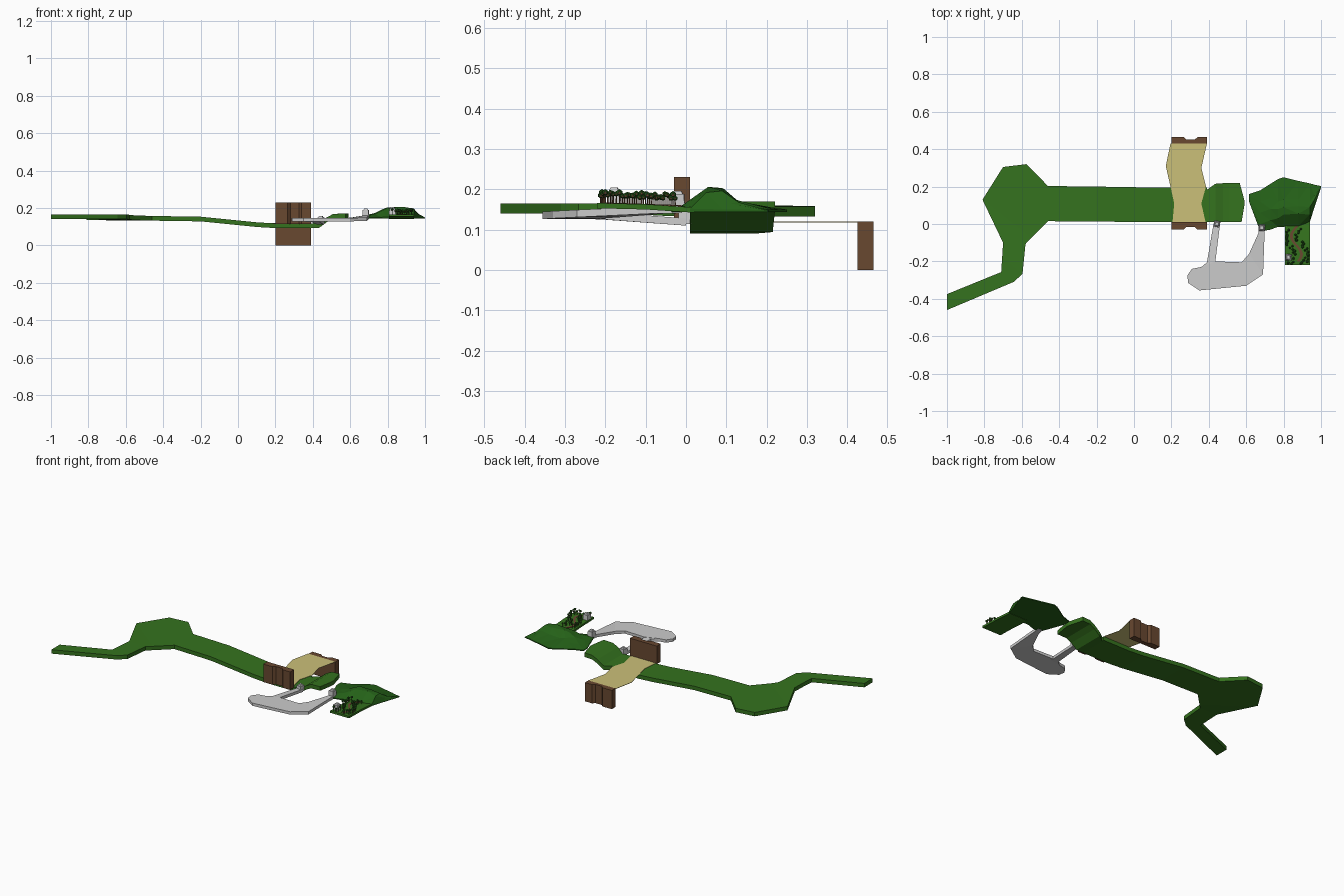
import bpy, bmesh, math, random
from mathutils import Matrix, Vector

if "Cube" in bpy.data.objects:
    bpy.data.objects.remove(bpy.data.objects["Cube"])

random.seed(4)


def material(name, rgb):
    m = bpy.data.materials.new(name)
    m.diffuse_color = (*rgb, 1)
    m.use_nodes = True
    m.node_tree.nodes["Principled BSDF"].inputs["Base Color"].default_value = m.diffuse_color
    return m


GRASS = material("grass", (0.035, 0.17, 0.013))
DARK = material("dark_grass", (0.018, 0.12, 0.009))
LEAF = material("leaf", (0.02, 0.11, 0.012))
BROWN = material("earth", (0.14, 0.065, 0.03))
SAND = material("sand", (0.6, 0.53, 0.19))


def finish(name, bm, *mats):
    bmesh.ops.recalc_face_normals(bm, faces=bm.faces)
    me = bpy.data.meshes.new(name)
    bm.to_mesh(me)
    bm.free()
    for m in mats:
        me.materials.append(m)
    ob = bpy.data.objects.new(name, me)
    bpy.context.collection.objects.link(ob)
    return ob


def strip(name, sections, thick, mat=None):
    """Ribbon slab: each section is left x, y, right x, y, top z."""
    bm = bmesh.new()
    rings = []
    for ax, ay, bx, by, z in sections:
        rings.append([bm.verts.new(p) for p in
                      ((ax, ay, z), (bx, by, z), (bx, by, z - thick), (ax, ay, z - thick))])
    for a, b in zip(rings, rings[1:]):
        for i in range(4):
            j = (i + 1) % 4
            bm.faces.new((a[i], a[j], b[j], b[i]))
    bm.faces.new(rings[0])
    bm.faces.new(rings[-1])
    return finish(name, bm, *([mat] if mat else []))


def prism(name, outline, z0, z1, mat):
    bm = bmesh.new()
    f = bm.faces.new([bm.verts.new((x, y, z0)) for x, y in outline])
    up = bmesh.ops.extrude_face_region(bm, geom=[f])["geom"]
    bmesh.ops.translate(bm, vec=(0, 0, z1 - z0), verts=[v for v in up if isinstance(v, bmesh.types.BMVert)])
    return finish(name, bm, mat)


# Long fairway with its bent tail and raised end
strip("fairway", [
    (-1, -.375, -1, -.46, .165), (-.71, -.257, -.644, -.31, .165),
    (-.705, -.18, -.596, -.267, .165), (-.70, -.10, -.58, -.107, .163),
    (-.81, .13, -.55, -.075, .16), (-.70, .305, -.52, -.045, .159),
    (-.575, .32, -.49, -.015, .158), (-.46, .203, -.46, .015, .157),
    (-.2, .2, -.2, .013, .153), (.1, .195, .1, .01, .123),
    (.2, .195, .2, .01, .117), (.39, .195, .39, .01, .117)], .025, GRASS)
strip("raised_green", [
    (.385, .18, .385, .01, .117), (.435, .215, .435, .01, .12),
    (.475, .218, .475, .01, .15), (.51, .22, .51, .01, .168),
    (.565, .22, .575, .01, .17), (.592, .12, .59, .10, .17)], .026, GRASS)

# Sand bed crossing the fairway, between two grooved walls
strip("sand_bed", [
    (.195, .43, .39, .43, .12), (.17, .31, .36, .30, .12), (.195, .2, .385, .2, .12),
    (.215, .11, .36, .11, .12), (.205, .0, .385, .0, .12)], .002, SAND)
groove = [(.2, 0), (.39, 0), (.39, .04), (.34, .04), (.325, .026),
          (.28, .026), (.265, .04), (.2, .04)]
prism("lower_wall", [(x, y + .425) for x, y in groove], 0, .12, BROWN)
prism("upper_wall", [(x, .01 - y) for x, y in groove], .115, .23, BROWN)

# Grey walkway linking the two greens
strip("walkway", [
    (.425, .0, .46, .0, .128), (.39, -.205, .435, -.2, .143),
    (.36, -.23, .44, -.215, .144)], .018)
strip("walkway_landing", [
    (.285, -.275, .29, -.315, .145), (.31, -.24, .35, -.355, .145),
    (.36, -.23, .40, -.35, .145), (.435, -.2, .46, -.344, .145),
    (.575, -.205, .60, -.33, .146), (.615, -.16, .69, -.27, .149),
    (.665, -.05, .697, -.08, .158), (.672, -.01, .70, -.01, .159)], .018)


# Gate posts: tapered body with a smaller cap
def gate_post(name, x, y, z, turn):
    bm = bmesh.new()
    for r0, r1, h, up in ((.024, .022, .034, .017), (.017, .012, .008, .038)):
        bmesh.ops.create_cone(bm, cap_ends=True, segments=4, radius1=r0, radius2=r1, depth=h,
                              matrix=Matrix.Translation((0, 0, up)))
    bmesh.ops.rotate(bm, verts=bm.verts, matrix=Matrix.Rotation(turn, 3, 'Z'))
    finish(name, bm).location = (x, y, z)


gate_post("gate_post_near", .443, .0, .114, .6)
gate_post("gate_post_far", .683, -.02, .154, .75)
gate_post("gate_post_forest", .826, -.178, .162, .7)

# Faceted hill, lofted along x from cross sections
sections = [
    (.615, [(.12, .15), (.13, .15), (.14, .15), (.15, .15), (.16, .15)]),
    (.675, [(-.04, .15), (.0, .158), (.06, .16), (.12, .157), (.18, .15)]),
    (.73, [(-.03, .15), (.02, .166), (.08, .172), (.14, .162), (.215, .15)]),
    (.77, [(-.015, .15), (.03, .185), (.08, .192), (.12, .172), (.24, .15)]),
    (.80, [(-.015, .152), (.05, .198), (.09, .203), (.13, .166), (.25, .15)]),
    (.88, [(-.01, .16), (.055, .206), (.095, .2), (.13, .17), (.23, .15)]),
    (.94, [(.01, .152), (.05, .192), (.09, .196), (.12, .175), (.217, .15)]),
    (.965, [(.09, .15), (.11, .165), (.13, .168), (.15, .158), (.21, .15)]),
    (1.0, [(.195, .149), (.197, .149), (.199, .149), (.201, .149), (.203, .149)])]
bm = bmesh.new()
rings = []
for x, pts in sections:
    ring = [bm.verts.new((x, y, z)) for y, z in pts]
    ring += [bm.verts.new((x, pts[-1][0], .144)), bm.verts.new((x, pts[0][0], .144))]
    rings.append(ring)
for a, b in zip(rings, rings[1:]):
    for i in range(7):
        j = (i + 1) % 7
        bm.faces.new((a[i], a[j], b[j], b[i]))
bm.faces.new(rings[0])
bm.faces.new(rings[-1])
bmesh.ops.triangulate(bm, faces=bm.faces[:])
finish("hill", bm, DARK)

# Forest floor and winding dirt path
strip("forest_floor", [(.807, -.22, .94, -.22, .166), (.807, -.1, .94, -.1, .163),
                       (.807, .02, .94, .02, .155)], .013, GRASS)


def trail(y):
    return .868 + .028 * math.sin(y * 32 + .5)


def ground(y):
    return .166 - max(0, y + .22) * .035


ys = [-.2 + i * .021 for i in range(10)]
strip("dirt_path", [(trail(y) - .008, y, trail(y) + .008, y, ground(y) + .002) for y in ys],
      .003, BROWN)

# Trees on both sides of the path
bm = bmesh.new()
for i in range(46):
    y = -.212 + .185 * (i / 45) ** 1.25
    side = 1 if i % 2 else -1
    x = min(.93, max(.817, trail(y) + side * random.uniform(.018, .05)))
    if math.hypot(x - .826, y + .178) < .025:
        continue
    z, h = ground(y) - .002, random.uniform(.02, .031)
    bmesh.ops.create_cone(bm, cap_ends=True, segments=5, radius1=.0018, radius2=.0014, depth=h,
                          matrix=Matrix.Translation((x, y, z + h / 2)))
    n = len(bm.faces)
    bmesh.ops.create_icosphere(bm, subdivisions=1, radius=random.uniform(.006, .009),
                               matrix=Matrix.Translation((x, y, z + h)))
    bm.faces.ensure_lookup_table()
    for f in bm.faces[n:]:
        f.material_index = 1
finish("trees", bm, BROWN, LEAF)
